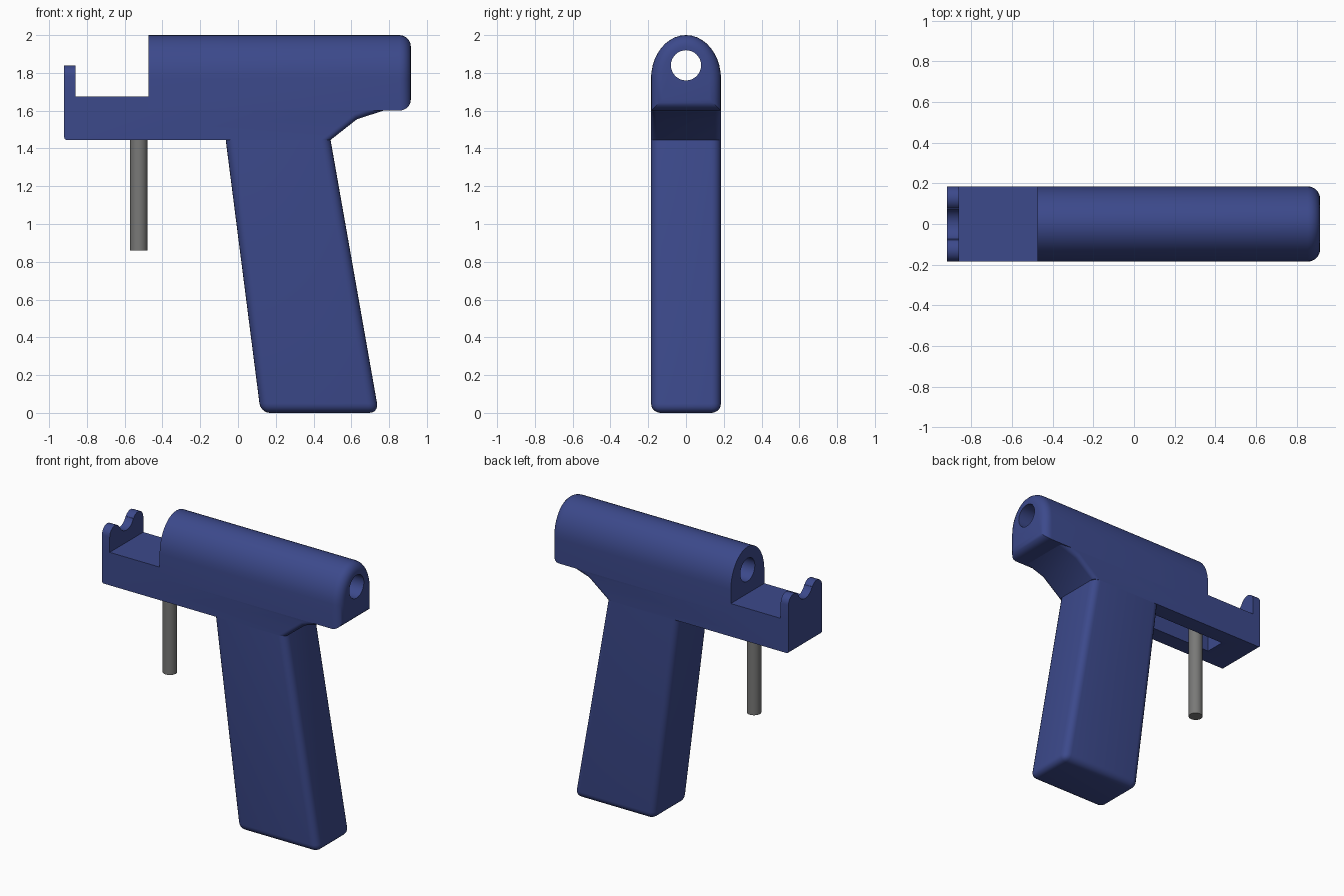
import bpy, bmesh
from math import sin, cos, pi, radians
from mathutils import Vector

if "Cube" in bpy.data.objects:
    bpy.data.objects.remove(bpy.data.objects["Cube"], do_unlink=True)

HALF = 0.185       # half thickness of the body
BOTTOM = 1.445     # underside of the frame
SHELF = 1.675      # open shelf in front of the barrel
BORE_Z, BORE_R = 1.84, 0.08


def material(name, color):
    mat = bpy.data.materials.new(name)
    mat.use_nodes = True
    mat.diffuse_color = color
    bsdf = mat.node_tree.nodes["Principled BSDF"]
    bsdf.inputs["Base Color"].default_value = color
    bsdf.inputs["Roughness"].default_value = 0.5
    return mat


blue = material("deep blue plastic", (0.045, 0.067, 0.26, 1))
grey = material("grey metal", (0.19, 0.19, 0.185, 1))


def arc(cy, cz, ry, rz, start, end, steps):
    angles = [radians(start + (end - start) * i / steps) for i in range(steps + 1)]
    return [(cy + ry * cos(a), cz + rz * sin(a)) for a in angles]


def prism(name, outline, axis, low, high, bevels=()):
    """Extrude an outline along x or y, then round the edges picked by each rule."""
    bm = bmesh.new()
    if axis == "x":
        verts = [bm.verts.new((low, a, b)) for a, b in outline]
        step = Vector((high - low, 0, 0))
    else:
        verts = [bm.verts.new((a, low, b)) for a, b in outline]
        step = Vector((0, high - low, 0))
    face = bm.faces.new(verts)
    out = bmesh.ops.extrude_face_region(bm, geom=[face])
    moved = [g for g in out["geom"] if isinstance(g, bmesh.types.BMVert)]
    bmesh.ops.translate(bm, verts=moved, vec=step)
    bmesh.ops.recalc_face_normals(bm, faces=bm.faces)
    for rule, radius in bevels:
        edges = [e for e in bm.edges if rule(e.verts[0].co, e.verts[1].co)]
        bmesh.ops.bevel(bm, geom=edges, offset=radius, segments=5, profile=0.5,
                        affect="EDGES", clamp_overlap=True)
    bmesh.ops.recalc_face_normals(bm, faces=bm.faces)
    mesh = bpy.data.meshes.new(name)
    bm.to_mesh(mesh)
    bm.free()
    obj = bpy.data.objects.new(name, mesh)
    bpy.context.collection.objects.link(obj)
    return obj


def select(obj):
    bpy.ops.object.select_all(action="DESELECT")
    obj.select_set(True)
    bpy.context.view_layer.objects.active = obj


def cut(obj, cutter):
    mod = obj.modifiers.new("cut", "BOOLEAN")
    mod.operation, mod.solver, mod.object = "DIFFERENCE", "EXACT", cutter
    select(obj)
    bpy.ops.object.modifier_apply(modifier=mod.name)
    bpy.data.objects.remove(cutter, do_unlink=True)


def finish(obj, mat):
    obj.data.materials.clear()
    obj.data.materials.append(mat)
    select(obj)
    bpy.ops.object.shade_smooth_by_angle(angle=radians(35))


# Barrel: arched section with a rounded rear end and a bore right through
arch = [(-HALF, 1.6), (HALF, 1.6)] + arc(0, 1.77, HALF, 0.23, 0, 180, 20)
barrel = prism("barrel", arch, "x", -0.475, 0.915,
               [(lambda a, b: min(a.x, b.x) > 0.9, 0.06)])
bore = prism("bore_cutter", arc(0, BORE_Z, BORE_R, BORE_R, 0, 348.75, 31), "x", -0.6, 1)
cut(barrel, bore)
finish(barrel, blue)

# Frame: shelf at the front, stepped slope behind the grip, trigger slot below
side = [(-0.92, BOTTOM), (0.49, BOTTOM), (0.63, 1.555), (0.77, 1.6),
        (-0.475, 1.6), (-0.475, SHELF), (-0.92, SHELF)]
frame = prism("frame", side, "y", -HALF, HALF, [
    (lambda a, b: min(a.x, b.x) > 0.4 and max(a.x, b.x) < 0.8
     and abs(a.x - b.x) > 0.1, 0.03),
    (lambda a, b: max(a.x, b.x) < -0.9 and max(a.z, b.z) < 1.5, 0.015)])
slot = prism("slot_cutter", [(-0.69, 1.3), (-0.07, 1.3), (-0.07, 1.6), (-0.69, 1.6)],
             "y", -0.07, 0.07)
cut(frame, slot)
finish(frame, blue)

# Forked rest at the front end of the shelf
fork = [(HALF, SHELF)] + arc(0.1275, 1.7825, 0.0575, 0.0575, 0, 150, 10)
fork += arc(0, BORE_Z, BORE_R, BORE_R, -21, -90, 8)
fork += [(-y, z) for y, z in reversed(fork[:-1])]
finish(prism("forked_rest", fork, "x", -0.92, -0.86), blue)

# Raked grip with rounded edges
grip = [(-0.065, BOTTOM), (0.12, 0), (0.745, 0), (0.49, BOTTOM)]
finish(prism("grip", grip, "y", -HALF, HALF,
             [(lambda a, b: min(a.z, b.z) < 1.4, 0.05)]), blue)

# Trigger pin
bpy.ops.mesh.primitive_cylinder_add(vertices=32, radius=0.046, depth=0.75,
                                    location=(-0.525, 0, 1.235))
trigger = bpy.context.object
trigger.name = "trigger_pin"
finish(trigger, grey)
